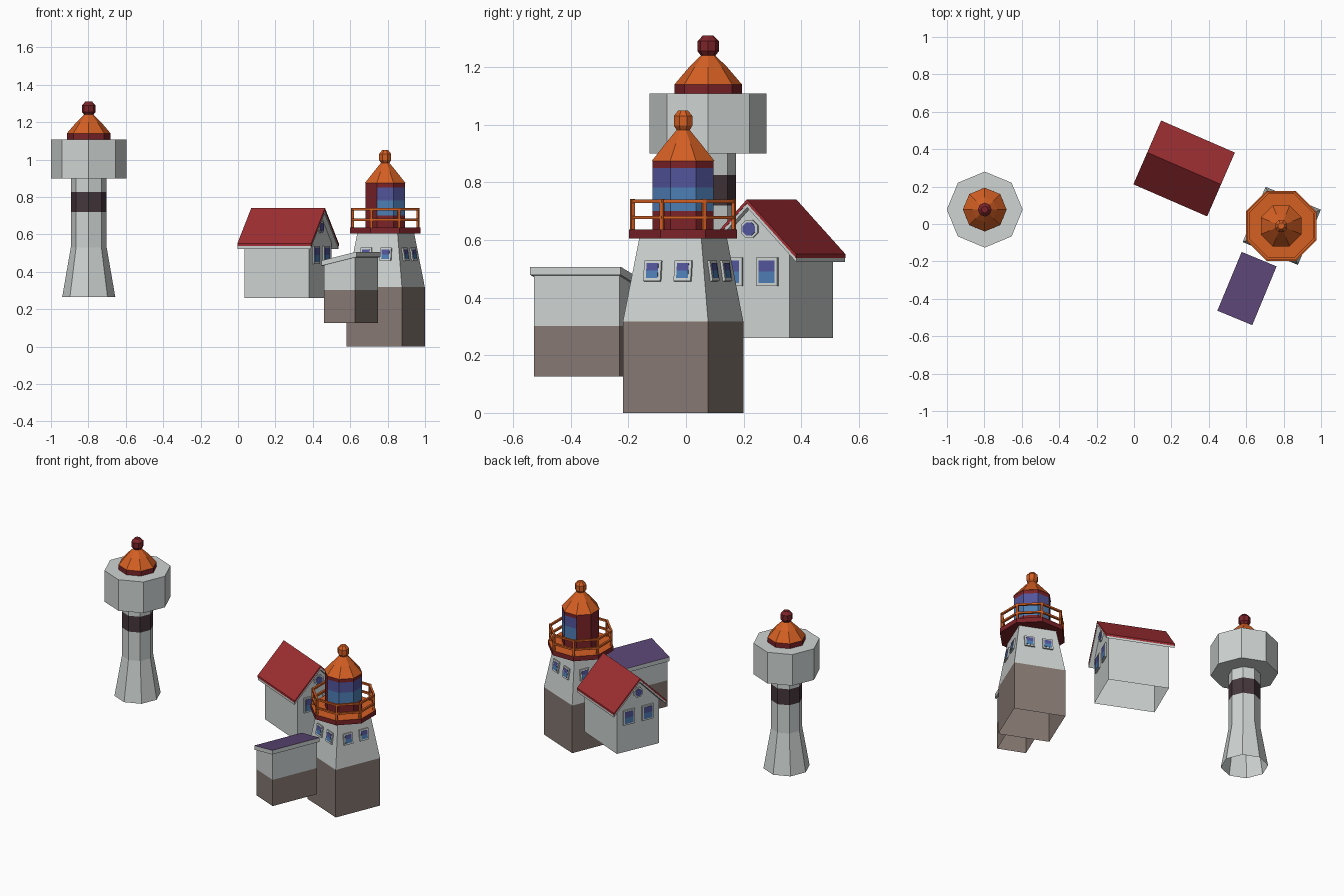
import bpy, bmesh, math
from mathutils import Matrix, Vector

if "Cube" in bpy.data.objects:
    bpy.data.objects.remove(bpy.data.objects["Cube"])

COLOURS = {
    "white": (0.62, 0.66, 0.65), "brown": (0.24, 0.19, 0.17), "dark_band": (0.06, 0.038, 0.046),
    "orange": (0.66, 0.115, 0.017), "red": (0.34, 0.027, 0.032), "dark_red": (0.20, 0.017, 0.022),
    "purple": (0.10, 0.058, 0.17), "blue": (0.075, 0.21, 0.46), "indigo": (0.085, 0.09, 0.33),
}
NAMES = list(COLOURS)
MATS = []
for n, c in COLOURS.items():
    m = bpy.data.materials.new(n)
    m.diffuse_color = (*c, 1)
    m.use_nodes = True
    m.node_tree.nodes["Principled BSDF"].inputs["Base Color"].default_value = m.diffuse_color
    MATS.append(m)


def finish(name, bm, rule):
    """Turn a bmesh into an object; rule(face) gives the colour name."""
    bmesh.ops.remove_doubles(bm, verts=bm.verts, dist=1e-5)
    bmesh.ops.recalc_face_normals(bm, faces=bm.faces)
    bm.normal_update()
    me = bpy.data.meshes.new(name)
    used = []
    for f in bm.faces:
        c = rule(f) if callable(rule) else rule
        if c not in used:
            used.append(c)
            me.materials.append(MATS[NAMES.index(c)])
        f.material_index = used.index(c)
    bm.to_mesh(me)
    bm.free()
    ob = bpy.data.objects.new(name, me)
    bpy.context.collection.objects.link(ob)
    return ob


def loft(name, centre, rings, rule, sides=8, rot=0.0, bottom=True, top=True, mat=None):
    """Stack of regular polygons given as (radius, z)."""
    bm = bmesh.new()
    loops = []
    for r, z in rings:
        loops.append([bm.verts.new((centre[0] + r * math.cos(math.radians(rot) + 2 * math.pi * i / sides),
                                    centre[1] + r * math.sin(math.radians(rot) + 2 * math.pi * i / sides), z))
                      for i in range(sides)])
    for a, b in zip(loops, loops[1:]):
        for i in range(sides):
            j = (i + 1) % sides
            bm.faces.new((a[i], a[j], b[j], b[i]))
    if bottom:
        bm.faces.new(loops[0][::-1])
    if top:
        bm.faces.new(loops[-1])
    ob = finish(name, bm, rule)
    if mat:
        ob.data.transform(mat)
    return ob


def prism(name, M, profile, half, rule, open_bottom=False):
    """Profile of (y, z) points extruded along local x from -half to half."""
    bm = bmesh.new()
    a = [bm.verts.new((-half, y, z)) for y, z in profile]
    b = [bm.verts.new((half, y, z)) for y, z in profile]
    n = len(profile)
    for i in range(n):
        j = (i + 1) % n
        bm.faces.new((a[i], a[j], b[j], b[i]))
    bm.faces.new(a[::-1])
    bm.faces.new(b)
    bmesh.ops.recalc_face_normals(bm, faces=bm.faces)
    if open_bottom:
        bmesh.ops.delete(bm, geom=[f for f in bm.faces if f.normal.z < -0.9], context='FACES')
    bm.transform(M)
    return finish(name, bm, rule)


def box(name, M, sx, sy, sz, rule):
    p = [(-sy / 2, -sz / 2), (sy / 2, -sz / 2), (sy / 2, sz / 2), (-sy / 2, sz / 2)]
    return prism(name, M, p, sx / 2, rule)


def frame(angle, pos, tilt=0.0):
    """Local x runs along the wall, y up, z out of the wall facing angle."""
    a = math.radians(angle)
    n = Vector((math.cos(a) * math.cos(tilt), math.sin(a) * math.cos(tilt), math.sin(tilt)))
    t = Vector((-math.sin(a), math.cos(a), 0))
    u = n.cross(t)
    return Matrix.Translation(pos) @ Matrix((t, u, n)).transposed().to_4x4()


def window(name, F, w, h):
    box(name + "_frame", F, w, h, 0.018, "white")
    gw, gh = w - 0.02, h - 0.02
    for part, s, c in (("upper", 1, "indigo"), ("lower", -1, "blue")):
        box(f"{name}_{part}_pane", F @ Matrix.Translation((0, s * gh / 4, 0.009)), gw, gh / 2, 0.004, c)


def place(x, y, deg):
    return Matrix.Translation((x, y, 0)) @ Matrix.Rotation(math.radians(deg), 4, 'Z')


# --- Slim tower on the left ---
A = (-0.798, 0.077)
loft("slim_tower_shaft", A, [(0.142, 0.265), (0.096, 0.53), (0.096, 0.72), (0.096, 0.826), (0.096, 0.9)],
     lambda f: "dark_band" if 0.72 < f.calc_center_median().z < 0.826 else "white", bottom=False, top=False)
loft("slim_tower_drum", A, [(0.203, 0.9), (0.203, 1.108)], "white")
loft("slim_tower_roof_ring", A, [(0.117, 1.108), (0.117, 1.14)], "dark_red")
loft("slim_tower_roof", A, [(0.117, 1.14), (0.066, 1.2), (0.02, 1.245)], "orange")
loft("slim_tower_finial", A, [(0.024, 1.238), (0.037, 1.255), (0.037, 1.29), (0.018, 1.31)], "dark_red")

# --- Main lighthouse: square base, tapered upper storey ---
B = (0.787, -0.01)
R0, R1, Z0, Z1 = 0.226, 0.165, 0.318, 0.605
loft("lighthouse_body", (0.79, -0.01), [(R0, 0), (R0, Z0), (R1, Z1)],
     lambda f: "brown" if f.calc_center_median().z < Z0 else "white", 4, 22.5, bottom=False)
a0, a1 = R0 * math.sqrt(0.5), R1 * math.sqrt(0.5)
tilt = math.atan2(a0 - a1, Z1 - Z0)
wz = 0.492
ap = a0 + (a1 - a0) * (wz - Z0) / (Z1 - Z0)
for k in range(4):
    ang = 67.5 + 90 * k
    for s in (-1, 1):
        c = Matrix.Rotation(math.radians(ang), 4, 'Z') @ Vector((ap, s * 0.057, wz))
        window(f"lighthouse_window_{k}_{s}", frame(ang, c + Vector((0.79, -0.01, 0)), tilt), 0.064, 0.072)

# Balcony with railing
loft("balcony_floor", B, [(0.203, 0.605), (0.203, 0.636)],
     lambda f: "orange" if f.normal.z > 0.5 else "dark_red", 8, 22.5)
for nm, z in (("top", 0.735), ("middle", 0.678)):
    ri, ro, h = 0.183, 0.197, 0.006
    loft(f"railing_{nm}", B, [(ri, z - h), (ro, z - h), (ro, z + h), (ri, z + h), (ri, z - h)],
         "orange", 8, 22.5, False, False)
for k in range(8):
    M = place(*B, 22.5 + 45 * k) @ Matrix.Translation((0.19, 0, 0.688))
    box(f"railing_post_{k}", M, 0.013, 0.013, 0.108, "orange")


# Lantern room: glass on the five sides facing right, red on the others
def lantern_colour(f):
    z = f.calc_center_median().z
    if abs(f.normal.z) > 0.5 or f.normal.x < -0.3 or z < 0.70 or z > 0.85:
        return "dark_red"
    return "blue" if z < 0.782 else "indigo"


loft("lantern_room", B, [(0.115, 0.635), (0.115, 0.70), (0.115, 0.782), (0.115, 0.85), (0.115, 0.876)],
     lantern_colour, 8, 22.5)
loft("lantern_roof", B, [(0.118, 0.874), (0.066, 0.935), (0.022, 0.985)], "orange", 8, 22.5)
loft("lantern_finial", B, [(0.022, 0.978), (0.035, 0.997), (0.035, 1.03), (0.018, 1.05)], "orange", 8, 22.5)

# --- House with gable roof ---
H = place(0.268, 0.297, -23.5)
prism("house_walls", H, [(-0.15, 0.26), (0.15, 0.26), (0.15, 0.555), (0, 0.71), (-0.15, 0.555)],
      0.188, "white", True)


def chevron(top, t):
    e = top - 0.19
    return [(-0.186, e), (0, top), (0.186, e), (0.186, e - t), (0, top - t), (-0.186, e - t)]


prism("house_roof", H, chevron(0.741, 0.014), 0.215, "red")
prism("house_roof_trim", H, chevron(0.727, 0.014), 0.213, "white")
for s in (-1, 1):
    ang = 0 if s > 0 else 180
    for t in (-1, 1):
        window(f"house_window_{s}_{t}", H @ frame(ang, (s * 0.188, t * 0.067, 0.49)), 0.08, 0.098)
    F = H @ frame(ang, (s * 0.188, 0, 0.638))
    loft(f"attic_window_frame_{s}", (0, 0), [(0.034, -0.005), (0.034, 0.008)], "white", 8, 22.5, mat=F)
    loft(f"attic_window_pane_{s}", (0, 0), [(0.025, 0.006), (0.025, 0.011)],
         lambda f: "blue" if f.calc_center_median().y < -0.012 else "indigo", 8, 22.5, mat=F)

# --- Lean-to shed ---
S = place(0.604, -0.345, 67.5)
prism("shed_base", S, [(-0.09, 0.127), (0.09, 0.127), (0.09, 0.302), (-0.09, 0.302)], 0.16, "brown", True)
prism("shed_walls", S, [(-0.09, 0.302), (0.09, 0.302), (0.09, 0.44), (-0.09, 0.485)], 0.16, "white", True)
prism("shed_roof", S, [(-0.101, 0.479), (0.101, 0.432), (0.101, 0.46), (-0.101, 0.507)], 0.17,
      lambda f: "purple" if f.normal.z > 0.5 else "white")
